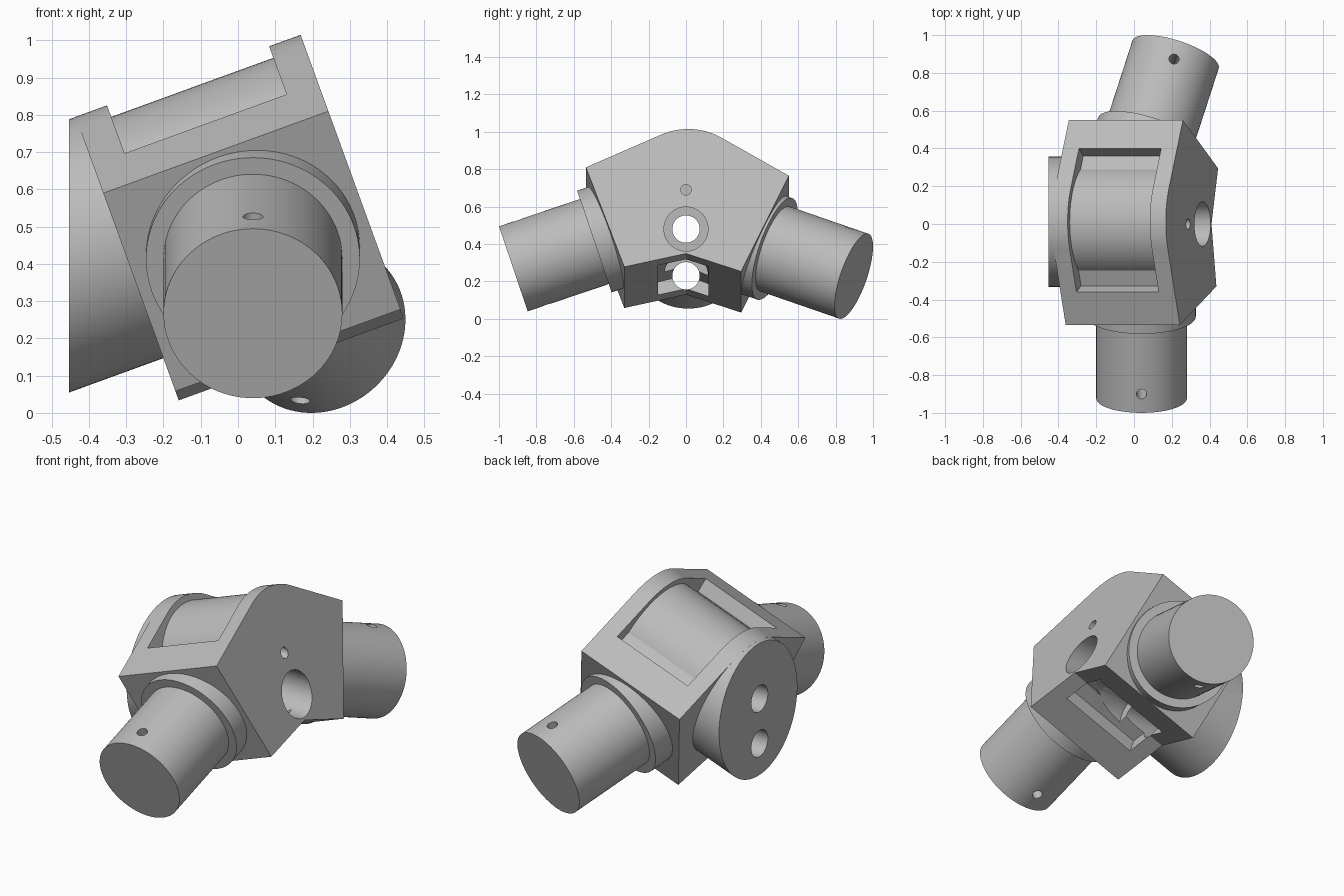
import bpy, bmesh, math
from mathutils import Vector, Matrix

cube = bpy.data.objects.get("Cube")
if cube:
    bpy.data.objects.remove(cube)

# One plain grey for the whole casting
grey = bpy.data.materials.new("machined_grey")
grey.use_nodes = True
colour = (0.5, 0.5, 0.5, 1)
grey.diffuse_color = colour
grey.node_tree.nodes["Principled BSDF"].inputs["Base Color"].default_value = colour

TILT = Matrix.Rotation(math.radians(-20), 4, 'Y')   # body leans about y
AXIS_Y, AXIS_Z, RADIUS = 0.012, 0.551, 0.345        # drum axis in body space


def make(name, bm):
    bmesh.ops.recalc_face_normals(bm, faces=bm.faces)
    mesh = bpy.data.meshes.new(name)
    bm.to_mesh(mesh)
    bm.free()
    mesh.materials.append(grey)
    ob = bpy.data.objects.new(name, mesh)
    bpy.context.collection.objects.link(ob)
    return ob


def prism(name, outline, x0, x1):
    """Extrude a (y, z) outline along the tilted body axis."""
    bm = bmesh.new()
    face = bm.faces.new([bm.verts.new(TILT @ Vector((x0, y, z))) for y, z in outline])
    ext = bmesh.ops.extrude_face_region(bm, geom=[face])
    verts = [g for g in ext["geom"] if isinstance(g, bmesh.types.BMVert)]
    bmesh.ops.translate(bm, verts=verts, vec=TILT @ Vector((x1 - x0, 0, 0)))
    return make(name, bm)


def rod_mesh(start, end, radius, sides=96):
    start, end = Vector(start), Vector(end)
    span = end - start
    place = Matrix.Translation((start + end) / 2) @ span.to_track_quat('Z', 'Y').to_matrix().to_4x4()
    bm = bmesh.new()
    bmesh.ops.create_cone(bm, cap_ends=True, segments=sides, radius1=radius,
                          radius2=radius, depth=span.length, matrix=place)
    return bm


def rod(name, start, end, radius, sides=96):
    return make(name, rod_mesh(start, end, radius, sides))


def tangent_angle(point, radius, side):
    dy, dz = point[0] - AXIS_Y, point[1] - AXIS_Z
    return math.atan2(dz, dy) + side * math.acos(radius / math.hypot(dy, dz))


def house(front, back, bottom, radius, steps=24):
    """Outline with a round top blending tangentially into two sloping roofs."""
    a = tangent_angle(front, radius, -1)
    b = tangent_angle(back, radius, 1)
    arc = [(AXIS_Y + radius * math.cos(a + (b - a) * i / steps),
            AXIS_Z + radius * math.sin(a + (b - a) * i / steps)) for i in range(steps + 1)]
    return [front] + arc + [back] + bottom


def cut(ob, cutters):
    bpy.context.view_layer.objects.active = ob
    for c in cutters:
        c.hide_render = True
        mod = ob.modifiers.new("cut", 'BOOLEAN')
        mod.operation, mod.solver, mod.object = 'DIFFERENCE', 'EXACT', c
        bpy.ops.object.modifier_apply(modifier=mod.name)


# Main body and the recessed core seen through its windows
body = prism("body", house((-0.535, 0.678), (0.55, 0.63),
             [(0.295, 0.086), (0, 0.188), (-0.33, 0.112)], RADIUS), -0.138, 0.505)
core = prism("core", house((-0.502, 0.607), (0.51, 0.563),
             [(0.25, 0.165), (0, 0.265), (-0.3, 0.19)], RADIUS - 0.078), -0.06, 0.43)
drum = rod("drum", TILT @ Vector((-0.06, AXIS_Y, AXIS_Z)),
           TILT @ Vector((0.43, AXIS_Y, AXIS_Z)), 0.312)

# Round end boss, trimmed by an upright plane
bm = rod_mesh(TILT @ Vector((-0.6, AXIS_Y, AXIS_Z)),
              TILT @ Vector((-0.1, AXIS_Y, AXIS_Z)), RADIUS - 0.0005)
bmesh.ops.bisect_plane(bm, geom=bm.verts[:] + bm.edges[:] + bm.faces[:],
                       plane_co=(-0.453, 0, 0), plane_no=(-1, 0, 0), clear_outer=True)
bmesh.ops.holes_fill(bm, edges=[e for e in bm.edges if e.is_boundary], sides=0)
boss = make("end_boss", bm)

# Windows in the roof and underside
roof_window = prism("roof_window_cutter", [(-0.519, 1.1), (0.628, 1.1), (0.358, 0.65),
                    (0.3, 0.55), (-0.27, 0.55), (-0.31, 0.65)], -0.048, 0.415)
floor_window = prism("floor_window_cutter", [(-0.15, 0), (0.12, 0), (0.12, 0.35),
                     (-0.15, 0.35)], -0.048, 0.415)

# Bores running along x
upper_bore = rod("upper_bore_cutter", (-0.6, 0, 0.48), (0.7, 0, 0.48), 0.073, 48)
lower_bore = rod("lower_bore_cutter", (-0.6, 0, 0.23), (0.7, 0, 0.23), 0.073, 48)
upper_socket = rod("upper_socket_cutter", (-0.1, 0, 0.48), (0.7, 0, 0.48), 0.118, 64)
lower_socket = rod("lower_socket_cutter", (0, 0, 0.23), (0.28, 0, 0.23), 0.118, 64)
pin_hole = rod("pin_hole_cutter", (0.16, 0, 0.69), (0.5, 0, 0.69), 0.028, 32)

bores = [upper_bore, lower_bore, upper_socket]
cut(body, [roof_window, floor_window, pin_hole] + bores)
cut(core, bores + [lower_socket, pin_hole])
cut(drum, bores + [lower_socket, pin_hole])
cut(boss, [upper_bore, lower_bore])
cutters = bores + [roof_window, floor_window, lower_socket, pin_hole]

# Two pipe stubs with collars and cross-drilled pin holes
stubs = [("front", (0.04, -0.923, 0.267), (0, -0.948, -0.32), 0.457, 0.57),
         ("back", (0.22, 0.897, 0.228), (0.293, 0.903, -0.312), 0.467, 0.594)]
parts = [body, core, drum, boss]
for label, end, outward, collar_at, root in stubs:
    end, axis = Vector(end), Vector(outward).normalized()
    pipe = rod(label + "_pipe", end - axis * (root - 0.03), end, 0.24)
    collar = rod(label + "_collar", end - axis * root, end - axis * collar_at, 0.287)
    up = (Vector((0, 0, 1)) - axis * axis.z).normalized()
    mid = end - axis * 0.105
    drill = rod(label + "_drill_cutter", mid - up * 0.4, mid + up * 0.4, 0.027, 32)
    cut(pipe, [drill])
    parts += [pipe, collar]
    cutters.append(drill)

for c in cutters:
    bpy.data.objects.remove(c)

# Smooth the round walls, keep machined edges sharp
bpy.ops.object.select_all(action='DESELECT')
for ob in parts:
    ob.select_set(True)
bpy.context.view_layer.objects.active = body
bpy.ops.object.shade_smooth_by_angle(angle=math.radians(25))
